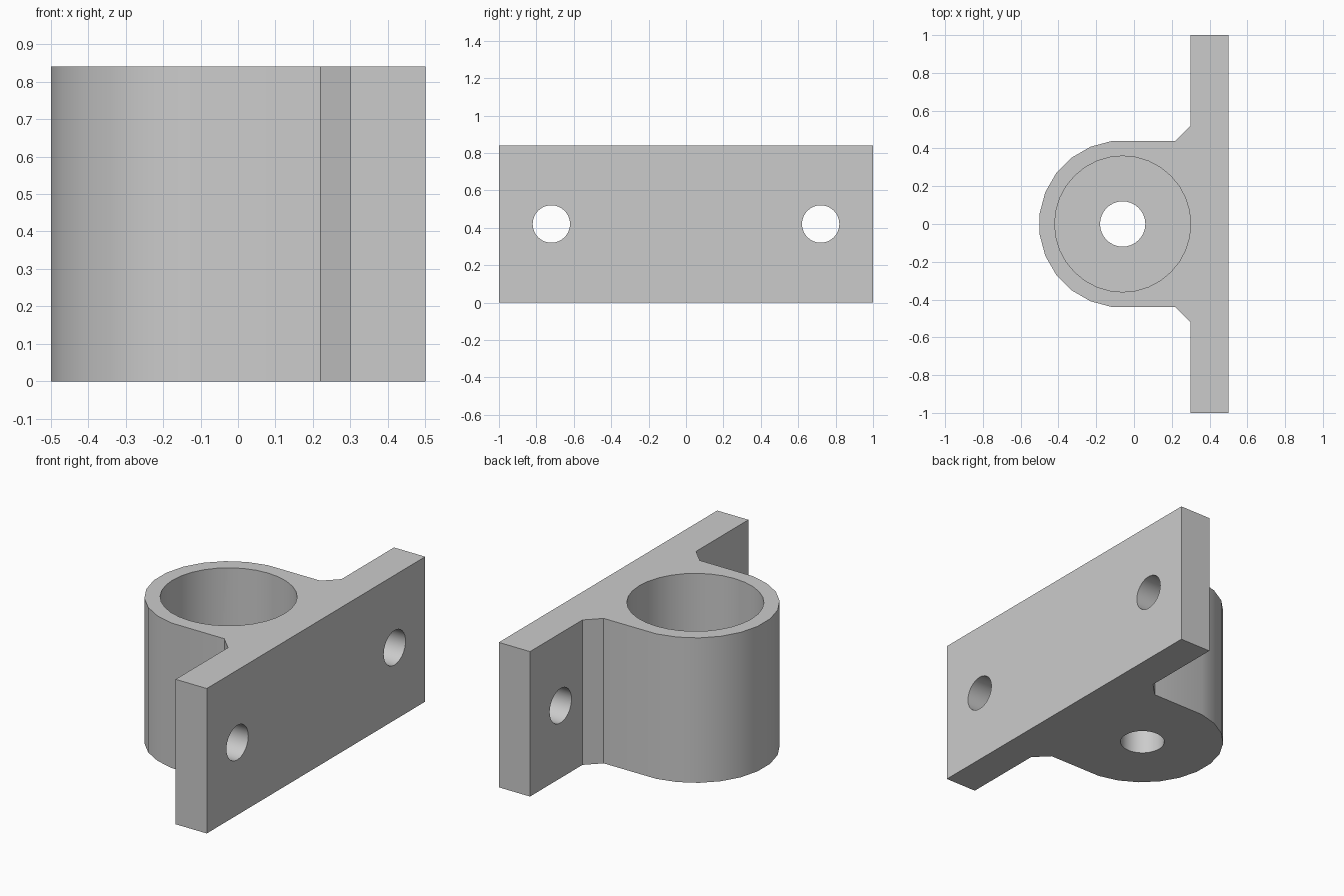
import bpy
import bmesh
from math import cos, sin, pi, radians

HEIGHT = 0.84
AXIS_X = -0.06      # centre of the round socket
FLOOR = 0.2         # thickness of the socket floor

if "Cube" in bpy.data.objects:
    bpy.data.objects.remove(bpy.data.objects["Cube"], do_unlink=True)

grey = bpy.data.materials.new("light grey")
grey.use_nodes = True
grey.diffuse_color = (0.6, 0.6, 0.6, 1)
grey.node_tree.nodes["Principled BSDF"].inputs["Base Color"].default_value = (0.6, 0.6, 0.6, 1)


def extrude_profile(name, points, height):
    """Raise a closed outline in the ground plane into a solid."""
    bm = bmesh.new()
    base = bm.faces.new([bm.verts.new((x, y, 0)) for x, y in points])
    top = bmesh.ops.extrude_face_region(bm, geom=[base])["geom"]
    bmesh.ops.translate(bm, vec=(0, 0, height),
                        verts=[v for v in top if isinstance(v, bmesh.types.BMVert)])
    bmesh.ops.recalc_face_normals(bm, faces=bm.faces)
    mesh = bpy.data.meshes.new(name)
    bm.to_mesh(mesh)
    bm.free()
    mesh.materials.append(grey)
    obj = bpy.data.objects.new(name, mesh)
    bpy.context.collection.objects.link(obj)
    return obj


def drill(target, radius, depth, location, rotation=(0, 0, 0)):
    """Cut a round hole through the target."""
    bpy.ops.mesh.primitive_cylinder_add(vertices=32, radius=radius, depth=depth,
                                        location=location, rotation=rotation)
    cutter = bpy.context.object
    cutter.hide_render = True
    cutter.data.materials.append(grey)
    cut = target.modifiers.new("hole", "BOOLEAN")
    cut.operation = "DIFFERENCE"
    cut.solver = "EXACT"
    cut.object = cutter
    bpy.ops.object.select_all(action="DESELECT")
    target.select_set(True)
    bpy.context.view_layer.objects.active = target
    bpy.ops.object.modifier_apply(modifier=cut.name)
    bpy.data.objects.remove(cutter, do_unlink=True)


# Bracket outline: flange, chamfered corner and round socket, mirrored in y
half = [(0.5, 1), (0.3, 1), (0.3, 0.52), (0.22, 0.44)]
for i in range(6):
    a = radians(97.5 + 15 * i)
    half.append((AXIS_X + 0.443 * cos(a), 0.443 * sin(a)))
outline = half + [(x, -y) for x, y in reversed(half)]
bracket = extrude_profile("wall_bracket", outline, HEIGHT)

# Blind socket and the drain hole in its floor
drill(bracket, 0.36, HEIGHT, (AXIS_X, 0, FLOOR + HEIGHT / 2))
drill(bracket, 0.12, 1, (AXIS_X, 0, 0))

# Screw holes in the flange
for side in (-1, 1):
    drill(bracket, 0.1, 0.5, (0.4, 0.72 * side, HEIGHT / 2), (0, pi / 2, 0))

bpy.ops.object.shade_smooth_by_angle(angle=radians(30))
